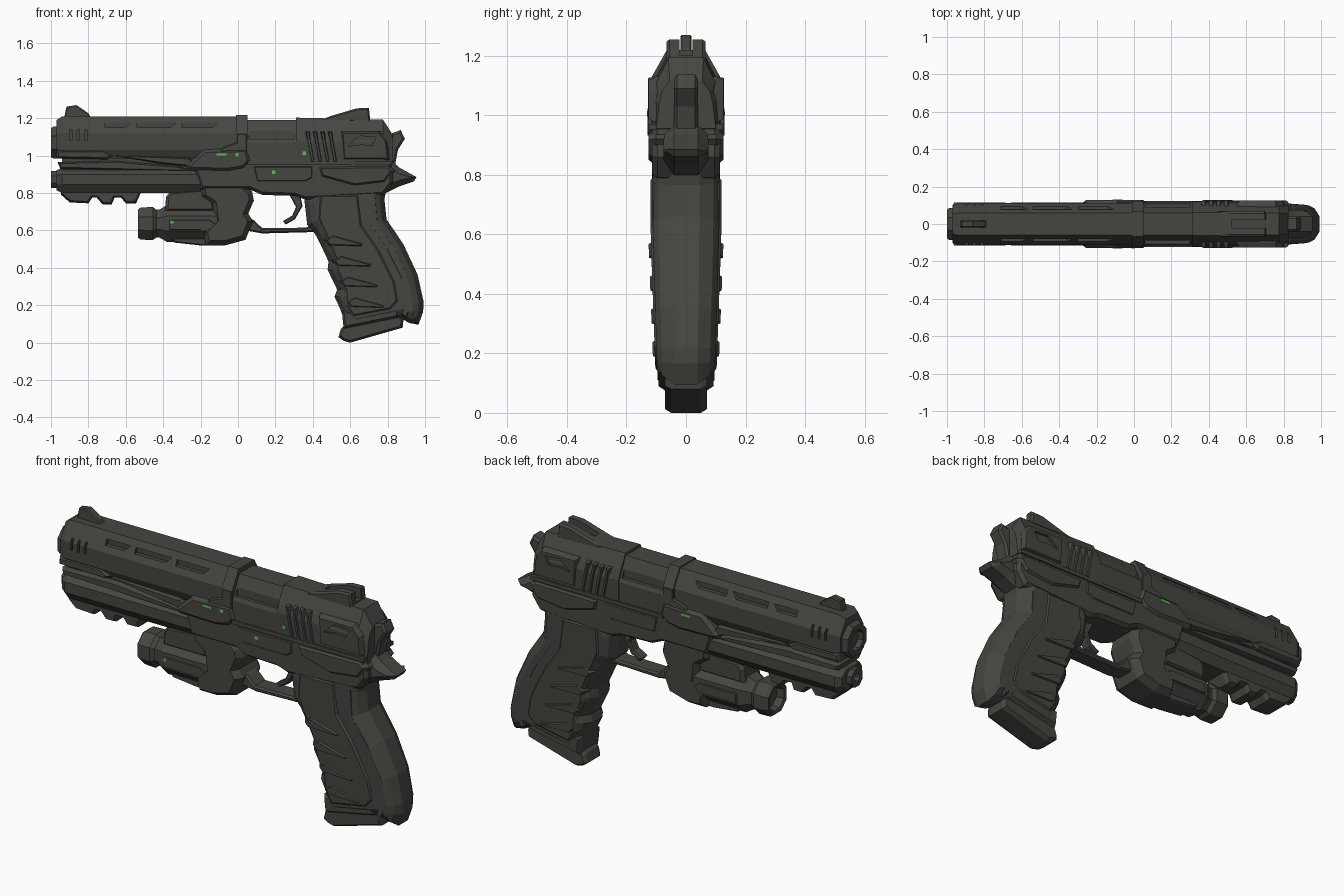
import bpy, bmesh, math

def material(name, rgb):
    m = bpy.data.materials.new(name)
    m.diffuse_color = (*rgb, 1)
    return m

METAL = material("dark_gunmetal", (0.060, 0.061, 0.053))
GREEN = material("indicator_green", (0.10, 0.52, 0.07))

def skin(name, rings, mat=METAL):
    """Closed skin over a row of rings with equal point counts, capped at both ends."""
    bm = bmesh.new()
    vr = [[bm.verts.new(p) for p in r] for r in rings]
    n = len(vr[0])
    for a, b in zip(vr, vr[1:]):
        for i in range(n):
            j = (i + 1) % n
            bm.faces.new((a[i], a[j], b[j], b[i]))
    bm.faces.new(vr[0][::-1])
    bm.faces.new(vr[-1])
    bmesh.ops.recalc_face_normals(bm, faces=bm.faces)
    me = bpy.data.meshes.new(name)
    bm.to_mesh(me)
    bm.free()
    me.materials.append(mat)
    ob = bpy.data.objects.new(name, me)
    bpy.context.collection.objects.link(ob)
    return ob

def inset(pts, d):
    """Move every edge of a polygon inwards by d."""
    n = len(pts)
    area = sum(pts[i][0] * pts[(i + 1) % n][1] - pts[(i + 1) % n][0] * pts[i][1] for i in range(n))
    s = 1 if area > 0 else -1
    out = []
    for i in range(n):
        (ax, az), (bx, bz), (cx, cz) = pts[i - 1], pts[i], pts[(i + 1) % n]
        l1, l2 = math.hypot(bx - ax, bz - az), math.hypot(cx - bx, cz - bz)
        n1 = (-(bz - az) / l1 * s, (bx - ax) / l1 * s)
        n2 = (-(cz - bz) / l2 * s, (cx - bx) / l2 * s)
        k = d / max(0.5, 1 + n1[0] * n2[0] + n1[1] * n2[1])
        out.append((bx + (n1[0] + n2[0]) * k, bz + (n1[1] + n2[1]) * k))
    return out

def slab(name, pts, layers, taper=lambda z: 1):
    """Side profile extruded across y; layers are (half width, inset) from the middle out."""
    rows = [(-w, d) for w, d in layers[::-1]] + list(layers)
    return skin(name, [[(x, w * taper(z), z) for x, z in inset(pts, d)] for w, d in rows])

def loft(name, sections):
    """Mirrored half sections (y, z) placed along x."""
    return skin(name, [[(x, y, z) for y, z in half] + [(x, -y, z) for y, z in half[::-1]]
                       for x, half in sections])

def turned(name, z, profile, sides=8):
    """(x, radius) profile turned about an axis along x."""
    rings = []
    for x, r in profile:
        angles = [(i + 0.5) * math.tau / sides for i in range(sides)]
        R = r / math.cos(math.pi / sides)
        rings.append([(x, R * math.cos(a), z + R * math.sin(a)) for a in angles])
    return skin(name, rings)

def pair(name, pts, y0, y1, mat=METAL, sides=(-1, 1)):
    """The same prism on one or both sides of the gun."""
    return [skin(name, [[(x, s * y, z) for x, z in pts] for y in (y0, y1)], mat) for s in sides]

def box(x0, x1, z0, z1, lean=0):
    return [(x0, z0), (x1, z0), (x1 + lean, z1), (x0 + lean, z1)]

def cut(target, cutters):
    for c in cutters:
        c.hide_render = True
        mod = target.modifiers.new("cut", 'BOOLEAN')
        mod.operation, mod.solver, mod.object = 'DIFFERENCE', 'EXACT', c
        bpy.context.view_layer.objects.active = target
        bpy.ops.object.modifier_apply(modifier=mod.name)
        bpy.data.objects.remove(c)

# --- upper barrel shroud, with vents cut into its sides
full = [(0.06, 1.21), (0.112, 1.12), (0.112, 1.03), (0.09, 0.985)]
nose = [(y * 0.85, 1.08 + (z - 1.08) * 0.85) for y, z in full]
shroud = loft("barrel_shroud", [(-0.97, nose), (-0.94, full), (0.05, full)])
for x0, x1 in ((-0.71, -0.57), (-0.54, -0.33), (-0.30, -0.11)):
    cut(shroud, pair("vent_cutter", [(x0, 1.15), (x1 - 0.03, 1.15), (x1, 1.178), (x0, 1.178)], 0.072, 0.2))
for x in (-0.90, -0.86, -0.82):
    cut(shroud, pair("slit_cutter", box(x, x + 0.012, 1.08, 1.14), 0.09, 0.2))
grown = [(0.066, 1.216), (0.12, 1.12), (0.12, 1.03), (0.1, 0.98)]
loft("shroud_collar", [(-0.01, grown), (0.05, grown)])
slab("collar_brace", [(-0.01, 1.12), (0.05, 1.12), (0.05, 1.02), (-0.1, 1.02), (-0.08, 1.045), (-0.01, 1.07)],
     [(0.115, 0), (0.122, 0.006)])

# --- muzzles and sight
turned("muzzle", 1.07, [(-0.92, 0.05), (-1.0, 0.05), (-1.0, 0.078), (-0.985, 0.086), (-0.88, 0.086)])
turned("lower_muzzle", 0.872, [(-0.93, 0.022), (-1.0, 0.022), (-1.0, 0.046), (-0.9, 0.046)])
slab("front_sight", [(-0.93, 1.2), (-0.917, 1.262), (-0.864, 1.27), (-0.8, 1.227), (-0.785, 1.2)],
     [(0.014, 0), (0.019, 0.006)])

# --- lower barrel, accessory rail and the gap between both barrels
low = [(0.06, 0.935), (0.105, 0.90), (0.105, 0.845), (0.07, 0.80)]
low_nose = [(y * 0.8, 0.87 + (z - 0.87) * 0.8) for y, z in low]
loft("lower_barrel", [(-0.97, low_nose), (-0.94, low), (-0.2, low)])
slab("accessory_rail", [(-0.95, 0.83), (-0.945, 0.79), (-0.9, 0.75), (-0.8, 0.745), (-0.78, 0.775), (-0.755, 0.775),
     (-0.725, 0.74), (-0.675, 0.74), (-0.66, 0.775), (-0.625, 0.775), (-0.6, 0.745), (-0.545, 0.745),
     (-0.52, 0.80), (-0.3, 0.80), (-0.2, 0.83)], [(0.05, 0), (0.072, 0.01)])
slab("barrel_spine", box(-0.94, -0.1, 0.91, 1.02), [(0.075, 0)])
slab("upper_side_strip", [(-0.97, 1.03), (-0.72, 1.03), (-0.67, 1.0), (-0.70, 0.98), (-0.97, 0.985)],
     [(0.1, 0), (0.116, 0.01)])
slab("lower_side_strip", [(-0.965, 0.965), (-0.66, 0.972), (-0.32, 0.945), (-0.24, 0.92), (-0.95, 0.93)],
     [(0.085, 0), (0.105, 0.008)])
slab("slanted_strut", [(-0.66, 1.0), (-0.26, 0.99), (-0.22, 0.94), (-0.4, 0.955)], [(0.095, 0), (0.114, 0.008)])

# --- slide behind the shroud
mid = [(0.06, 1.19), (0.098, 1.11), (0.116, 1.07), (0.116, 0.955)]
rear = [(0.062, 1.203), (0.105, 1.12), (0.12, 1.08), (0.12, 0.955)]
tail = [(0.055, 1.115), (0.08, 1.08), (0.09, 1.04), (0.1, 0.955)]
slide = loft("slide_middle", [(0.03, mid), (0.33, mid)])
cut(slide, pair("port_cutter", box(0.06, 0.30, 1.09, 1.18), 0.088, 0.2))
loft("slide_rear", [(0.31, rear), (0.775, [(y * 0.95, z - 0.01) for y, z in rear]), (0.825, tail)])
for i in range(4):
    x = 0.36 + i * 0.04
    slab("slide_serration", box(x + 0.03, x + 0.052, 0.965, 1.13, -0.03), [(0.105, 0), (0.127, 0.005)])
panel = slab("rear_side_panel", [(0.56, 0.975), (0.81, 0.975), (0.80, 1.08), (0.76, 1.13), (0.55, 1.13)],
             [(0.1, 0), (0.126, 0.012)])
cut(panel, pair("panel_cutter", [(0.585, 1.05), (0.65, 1.105), (0.74, 1.1), (0.715, 1.055), (0.66, 1.06)], 0.112, 0.2))
sight = slab("rear_sight", [(0.44, 1.19), (0.5, 1.213), (0.635, 1.253), (0.7, 1.255), (0.708, 1.18)],
             [(0.055, 0), (0.066, 0.008)])
cut(sight, [slab("notch_cutter", box(0.52, 0.8, 1.2, 1.4), [(0.021, 0)])])
slab("hammer", [(0.76, 1.1), (0.81, 1.115), (0.87, 1.137), (0.892, 1.09), (0.855, 1.03), (0.84, 0.95), (0.76, 0.95)],
     [(0.03, 0), (0.04, 0.012)])

# --- frame, side plates and tang
slab("frame", [(-0.24, 0.95), (-0.2, 0.97), (0.82, 0.97), (0.83, 0.86), (0.78, 0.79), (0.36, 0.765), (0.3, 0.785),
     (0.13, 0.79), (0.06, 0.82), (-0.2, 0.82)], [(0.095, 0), (0.115, 0.015)])
slab("front_side_plate", [(-0.28, 0.945), (-0.18, 1.035), (0.05, 1.04), (0.07, 0.97), (0.03, 0.93), (-0.05, 0.915),
     (-0.26, 0.92)], [(0.11, 0), (0.129, 0.018)])
slab("frame_side_plate", [(0.08, 0.945), (0.40, 0.945), (0.40, 0.88), (0.36, 0.86), (0.1, 0.86)],
     [(0.11, 0), (0.12, 0.008)])
slab("slide_rail", box(0.05, 0.82, 0.95, 0.97), [(0.124, 0)])
slab("grip_shoulder", [(0.42, 0.95), (0.80, 0.955), (0.84, 0.92), (0.79, 0.85), (0.62, 0.83), (0.44, 0.88)],
     [(0.1, 0), (0.126, 0.02)])
slab("tang", [(0.7, 0.965), (0.83, 0.965), (0.865, 0.935), (0.955, 0.885), (0.94, 0.862), (0.86, 0.835),
     (0.79, 0.80), (0.7, 0.78)], [(0.04, 0), (0.075, 0.03)])

# --- trigger and guard
slab("trigger_guard", [(0.04, 0.68), (0.085, 0.655), (0.13, 0.612), (0.36, 0.615), (0.43, 0.64), (0.43, 0.592),
     (0.13, 0.584), (0.04, 0.60)], [(0.04, 0), (0.05, 0.008)])
slab("trigger", [(0.27, 0.80), (0.31, 0.725), (0.29, 0.68), (0.24, 0.65), (0.255, 0.632), (0.305, 0.66),
     (0.345, 0.73), (0.33, 0.80)], [(0.022, 0), (0.028, 0.006)])

# --- grip, side panels, finger ridges and magazine base
def narrow(z):
    return min(1, 0.82 + 0.3 * z)

slab("grip", [(0.40, 0.9), (0.355, 0.76), (0.37, 0.63), (0.41, 0.585), (0.436, 0.536), (0.484, 0.434), (0.479, 0.39),
     (0.53, 0.284), (0.516, 0.246), (0.548, 0.177), (0.57, 0.107), (0.56, 0.06), (0.88, 0.125), (0.917, 0.105),
     (0.965, 0.096), (0.99, 0.166), (0.992, 0.22), (0.96, 0.364), (0.885, 0.525), (0.794, 0.66), (0.783, 0.766),
     (0.80, 0.86)], [(0.045, 0), (0.092, 0.025), (0.112, 0.055)], narrow)
slab("grip_back_band", [(0.70, 0.78), (0.74, 0.78), (0.75, 0.64), (0.84, 0.51), (0.915, 0.35), (0.94, 0.22),
     (0.90, 0.13), (0.87, 0.15), (0.89, 0.22), (0.87, 0.34), (0.79, 0.50), (0.70, 0.63)],
     [(0.08, 0), (0.112, 0.007)], narrow)
slab("grip_panel", [(0.43, 0.80), (0.42, 0.66), (0.47, 0.55), (0.52, 0.43), (0.52, 0.38), (0.565, 0.28), (0.57, 0.20),
     (0.61, 0.13), (0.82, 0.17), (0.865, 0.22), (0.845, 0.33), (0.76, 0.50), (0.67, 0.63), (0.65, 0.80)],
     [(0.1, 0), (0.119, 0.018)], narrow)
for x, z in ((0.455, 0.55), (0.50, 0.44), (0.535, 0.33), (0.57, 0.22)):
    slab("finger_ridge", [(x, z), (x + 0.05, z + 0.035), (x + 0.23, z - 0.015), (x + 0.21, z - 0.045), (x + 0.03, z - 0.04)],
         [(0.09, 0), (0.127, 0.016)], narrow)
slab("magazine_base", [(0.537, 0.03), (0.55, 0.075), (0.6, 0.12), (0.86, 0.16), (0.885, 0.122), (0.88, 0.08),
     (0.6, 0.0), (0.565, 0.01)], [(0.05, 0), (0.07, 0.012)])
slab("grip_foot", [(0.555, 0.17), (0.565, 0.075), (0.86, 0.135), (0.86, 0.18)], [(0.07, 0), (0.092, 0.012)])

# --- under-barrel lamp
turned("lamp_head", 0.637, [(-0.49, 0.055), (-0.53, 0.06), (-0.535, 0.075), (-0.52, 0.086), (-0.455, 0.088), (-0.43, 0.07)])
turned("lamp_body", 0.637, [(-0.47, 0.07), (-0.42, 0.075), (-0.38, 0.098), (-0.12, 0.1), (-0.02, 0.09)])
slab("lamp_mount", [(-0.39, 0.70), (-0.385, 0.78), (-0.36, 0.81), (-0.14, 0.83), (-0.12, 0.70)],
     [(0.06, 0), (0.08, 0.015)])
slab("lamp_clamp", [(-0.2, 0.85), (0.02, 0.86), (0.075, 0.81), (0.085, 0.76), (0.055, 0.69), (0.08, 0.65),
     (0.04, 0.55), (-0.07, 0.52), (-0.17, 0.52), (-0.19, 0.6), (-0.13, 0.66), (-0.14, 0.74), (-0.2, 0.78)],
     [(0.07, 0), (0.106, 0.025)])
slab("lamp_side_rib", [(-0.37, 0.66), (-0.15, 0.66), (-0.1, 0.62), (-0.15, 0.6), (-0.37, 0.6)],
     [(0.09, 0), (0.105, 0.006)])
slab("lamp_keel", [(-0.36, 0.56), (-0.34, 0.535), (-0.2, 0.52), (-0.08, 0.52), (-0.08, 0.56)], [(0.05, 0.0), (0.06, 0.006)])

# --- green indicator lights
pair("plate_light", box(-0.115, -0.062, 1.0, 1.012), 0.127, 0.131, GREEN)
for x, z, y in ((-0.005, 1.005, 0.129), (0.355, 1.012, 0.12), (0.192, 0.912, 0.12), (-0.355, 0.645, 0.105)):
    pair("small_light", box(x - 0.009, x + 0.009, z - 0.009, z + 0.009), y - 0.004, y + 0.002, GREEN, (-1,))
